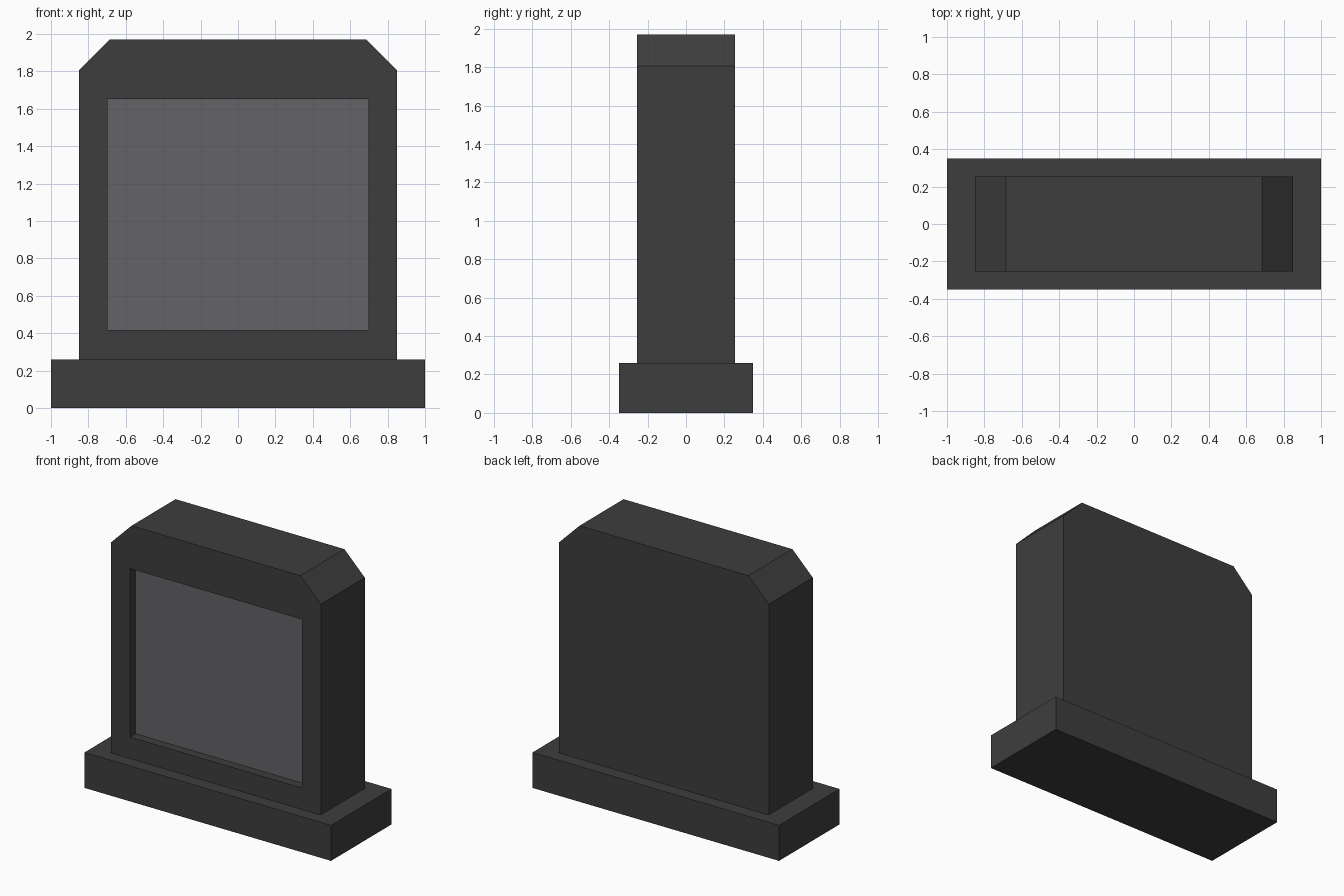
import bpy, bmesh

if "Cube" in bpy.data.objects:
    bpy.data.objects.remove(bpy.data.objects["Cube"])


def material(name, rgb):
    m = bpy.data.materials.new(name)
    m.diffuse_color = (*rgb, 1)
    m.use_nodes = True
    m.node_tree.nodes["Principled BSDF"].inputs["Base Color"].default_value = m.diffuse_color
    return m


dark = material("dark stone", (0.048, 0.048, 0.048))
grey = material("grey panel", (0.127, 0.127, 0.134))


def finish(name, bm, mats):
    bmesh.ops.recalc_face_normals(bm, faces=bm.faces)
    me = bpy.data.meshes.new(name)
    bm.to_mesh(me)
    bm.free()
    for m in mats:
        me.materials.append(m)
    ob = bpy.data.objects.new(name, me)
    bpy.context.collection.objects.link(ob)
    return ob


def prism(bm, profile, y0, y1):
    """Extrude an x-z outline from y0 to y1."""
    front = bm.faces.new([bm.verts.new((x, y0, z)) for x, z in profile])
    ext = bmesh.ops.extrude_face_region(bm, geom=[front], use_keep_orig=True)
    verts = [v for v in ext["geom"] if isinstance(v, bmesh.types.BMVert)]
    bmesh.ops.translate(bm, verts=verts, vec=(0, y1 - y0, 0))
    return front


def rect(w, z0, z1):
    return [(-w, z0), (w, z0), (w, z1), (-w, z1)]


# plinth
bm = bmesh.new()
prism(bm, rect(1.0, 0, 0.26), -0.35, 0.35)
finish("base", bm, [dark])

# upright slab with chamfered top corners and a recessed front panel
Y, DEPTH = 0.255, 0.065
half = [(0.85, 0.26), (0.85, 1.805), (0.685, 1.97)]
outline = half + [(-x, z) for x, z in reversed(half)]
bm = bmesh.new()
front = prism(bm, outline, -Y, Y)
rim = list(front.edges)
bmesh.ops.delete(bm, geom=[front], context='FACES_ONLY')

# front frame around the opening
opening = [bm.verts.new((x, -Y, z)) for x, z in rect(0.697, 0.417, 1.653)]
inner = [bm.edges.new((opening[i], opening[(i + 1) % 4])) for i in range(4)]
bmesh.ops.triangle_fill(bm, edges=rim + inner, use_beauty=True)

# recess walls and panel
back = [bm.verts.new((v.co.x, -Y + DEPTH, v.co.z)) for v in opening]
for i in range(4):
    j = (i + 1) % 4
    bm.faces.new((opening[i], opening[j], back[j], back[i]))
panel = bm.faces.new(back)
panel.material_index = 1
bmesh.ops.dissolve_limit(bm, angle_limit=0.01, verts=bm.verts, edges=bm.edges,
                         delimit={'MATERIAL'})
finish("slab", bm, [dark, grey])
